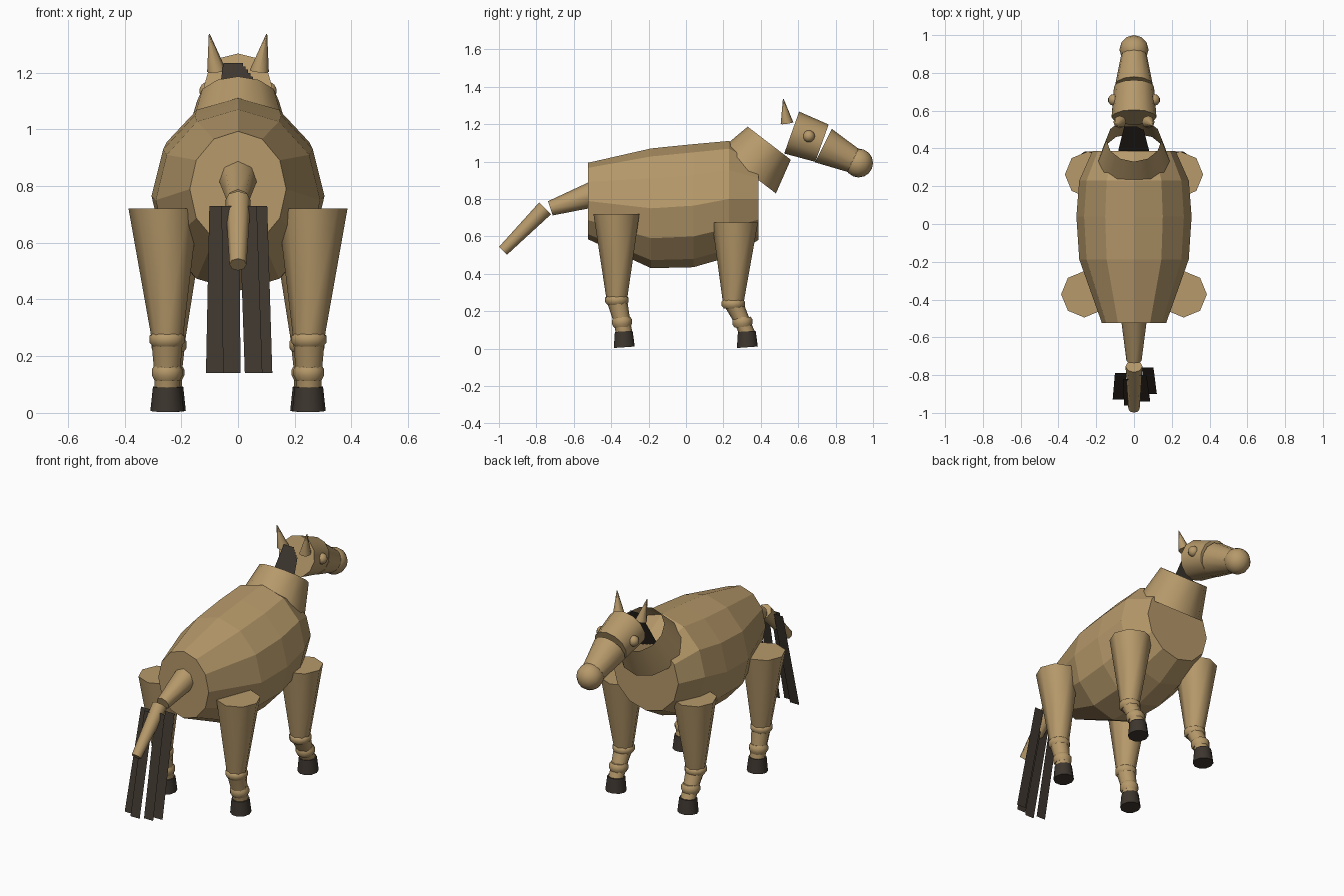
import bpy, math
from mathutils import Vector

if "Cube" in bpy.data.objects:
    bpy.data.objects.remove(bpy.data.objects["Cube"])


def material(name, rgb):
    m = bpy.data.materials.new(name)
    m.diffuse_color = (*rgb, 1)
    m.use_nodes = True
    m.node_tree.nodes["Principled BSDF"].inputs["Base Color"].default_value = m.diffuse_color
    return m


TAN = material("tan_coat", (0.47, 0.32, 0.145))
DARK = material("dark_hair", (0.047, 0.037, 0.028))


def make(name, verts, faces, mat, smooth=None):
    me = bpy.data.meshes.new(name)
    me.from_pydata(verts, [], faces)
    me.materials.append(mat)
    ob = bpy.data.objects.new(name, me)
    bpy.context.collection.objects.link(ob)
    if smooth:
        bpy.ops.object.select_all(action='DESELECT')
        ob.select_set(True)
        bpy.context.view_layer.objects.active = ob
        bpy.ops.object.shade_smooth_by_angle(angle=math.radians(smooth))
    return ob


def skin(rings, caps=True):
    """Join equal-length rings of points into a tube."""
    n = len(rings[0])
    verts = [p for r in rings for p in r]
    faces = []
    for i in range(len(rings) - 1):
        for k in range(n):
            a, b = i * n + k, i * n + (k + 1) % n
            faces.append((a, b, b + n, a + n))
    if caps:
        faces.append(tuple(reversed(range(n))))
        faces.append(tuple(range(len(verts) - n, len(verts))))
    return verts, faces


def tube(name, stations, axis, mat=TAN, n=12, caps=True, smooth=50):
    """stations: (x, y, z, radius); every ring is square to the axis."""
    w = Vector(axis).normalized()
    u = Vector((1, 0, 0))
    u = (u - w * u.dot(w)).normalized()
    v = w.cross(u)
    rings = []
    for x, y, z, r in stations:
        c = Vector((x, y, z))
        rings.append([c + r * (math.cos(t) * u + math.sin(t) * v)
                      for t in (2 * math.pi * k / n for k in range(n))])
    return make(name, *skin(rings, caps), mat, smooth)


def ball(name, loc, r, segs=12, rings=8):
    bpy.ops.mesh.primitive_uv_sphere_add(segments=segs, ring_count=rings,
                                         radius=r, location=loc)
    ob = bpy.context.object
    ob.name = name
    ob.data.materials.append(TAN)
    bpy.ops.object.shade_smooth_by_angle(angle=math.radians(50))


# Faceted barrel: y, half width, bottom z, top z
barrel = [(-0.525, 0.17, 0.585, 0.993), (-0.187, 0.29, 0.43, 1.07),
          (0.04, 0.305, 0.435, 1.093), (0.23, 0.29, 0.49, 1.11),
          (0.387, 0.22, 0.58, 1.02)]
rings = []
for y, rx, lo, hi in barrel:
    rings.append([((rx * math.cos(t)), y, (lo + hi) / 2 - (hi - lo) / 2 * math.sin(t))
                  for t in (math.pi / 6 * k for k in range(12))])
make("body", *skin(rings), TAN)

# Open neck collar
tube("neck", [(0, 0.33, 0.945, 0.19), (0, 0.445, 1.098, 0.145)],
     (0, 0.115, 0.15), caps=False)

# Head: skull, snout, muzzle
tube("skull", [(0, 0.565, 1.155, 0.119), (0, 0.727, 1.098, 0.106)], (0, 0.94, -0.335))
tube("snout", [(0, 0.735, 1.085, 0.1), (0, 0.905, 1.0, 0.066)], (0, 0.17, -0.085))
ball("muzzle", (0, 0.923, 0.992, 0)[:3], 0.077)

# Tail in two pieces
tube("tail_base", [(0, -0.50, 0.823, 0.069), (0, -0.725, 0.75, 0.04)],
     (0, -0.195, -0.065), n=8)
tube("tail_tip", [(0, -0.753, 0.75, 0.045), (0, -0.978, 0.523, 0.03)],
     (0, -0.225, -0.227), n=8)

# Limbs and paired features; leg: name, x top, x foot, y top, y knee, y fetlock, y hoof, z top
legs = [("rear", 0.263, 0.25, -0.372, -0.37, -0.342, -0.33, 0.72),
        ("front", 0.243, 0.243, 0.262, 0.253, 0.302, 0.328, 0.675)]
for s, side in ((1, "right"), (-1, "left")):
    for nm, xt, xf, yt, yk, yf, yh, zt in legs:
        x = s * xf
        zk = 0.26 if nm == "rear" else 0.24
        tube(f"{nm}_leg_{side}", [(s * xt, yt, zt, 0.123), (x, yk, zk + 0.015, 0.057)],
             (0, 0, -1), n=8)
        tube(f"{nm}_knee_{side}",
             [(x, yk, zk + 0.022, 0.05), (x, yk, zk + 0.012, 0.062), (x, yk, zk - 0.012, 0.062),
              (x, yk, zk - 0.026, 0.05)], (0, 0, -1))
        tube(f"{nm}_shin_{side}", [(x, yk, zk, 0.056), (x, yf, 0.14, 0.045),
                                   (x, yh, 0.08, 0.045)], (0, 0, -1), n=8)
        tube(f"{nm}_fetlock_{side}",
             [(x, yf - 0.002, 0.168, 0.045), (x, yf, 0.153, 0.054), (x, yf, 0.133, 0.054),
              (x, yf + 0.002, 0.115, 0.045)], (0, 0.05, -1))
        tube(f"{nm}_hoof_{side}", [(x, yh - 0.003, 0.092, 0.05), (x, yh, 0.007, 0.059)],
             (0, 0.07, -1), DARK, n=10)
    ball(f"eye_{side}", (s * 0.106, 0.657, 1.135), 0.032, 10, 8)
    tube(f"ear_{side}", [(s * 0.075, 0.54, 1.205, 0.034), (s * 0.101, 0.52, 1.335, 0.002)],
         (s * 0.1, -0.15, 1), n=8)


def strand(name, top, bottom, width):
    """Flat ribbon that lies square to the body's centre line."""
    h = Vector((width / 2, 0, 0))
    t, b = Vector(top), Vector(bottom)
    make(name, [t - h, t + h, b + h, b - h], [(0, 1, 2, 3)], DARK)


# Tail hair ribbons
for i, (xt, xb, y) in enumerate([(-0.07, -0.082, -0.79), (-0.027, -0.022, -0.82),
                                 (0.035, 0.055, -0.80), (0.072, 0.09, -0.76)]):
    strand(f"tail_hair_{i}", (xt, y, 0.73), (xb, y - 0.14, 0.14), 0.062)

# Mane ribbons fanning down into the neck
for i in range(5):
    x = (i - 2) * 0.012
    drop = 0.012 * i
    strand(f"mane_hair_{i}", (x * 0.7, 0.515 - drop / 3, 1.234 - drop),
           (x * 2.2, 0.37 - drop / 4, 0.97 - drop), 0.07)
